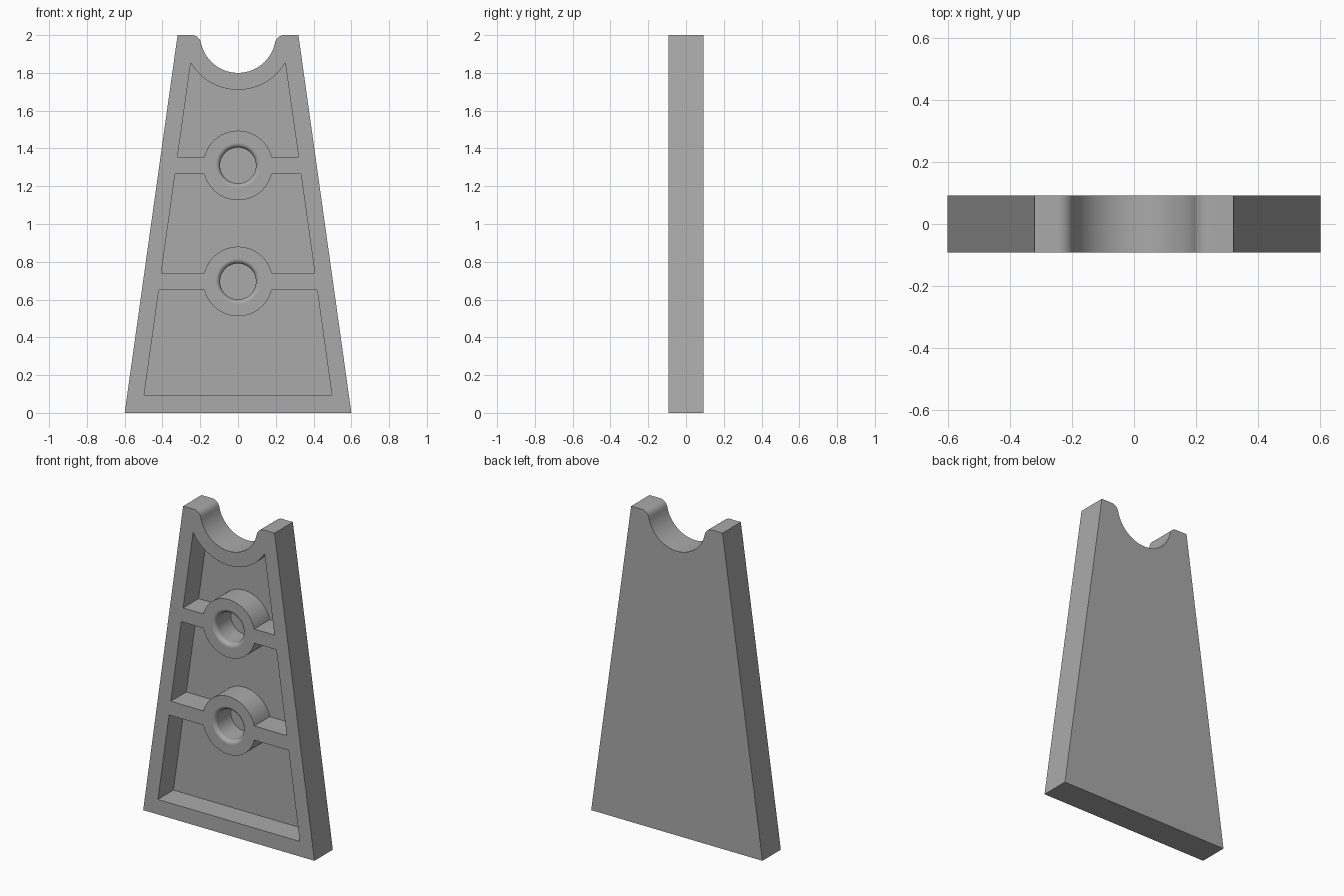
import bpy, bmesh
from math import sin, cos, pi, asin, sqrt

if "Cube" in bpy.data.objects:
    bpy.data.objects.remove(bpy.data.objects["Cube"], do_unlink=True)

FRONT, BACK, FLOOR = -0.092, 0.092, 0.063
BOSS_R, HOLE_R, FILLET = 0.184, 0.095, 0.025
SADDLE_R, SADDLE_WALL = 0.2, 0.29
BOSSES = (0.696, 1.31)
RIB = 0.045
SLOPE = 0.14


def arc(cx, cz, r, a0, a1, n):
    """Points along an arc in the XZ plane."""
    return [(cx + r * cos(a0 + (a1 - a0) * i / n),
             cz + r * sin(a0 + (a1 - a0) * i / n)) for i in range(n + 1)]


def mesh_object(name, bm):
    bmesh.ops.recalc_face_normals(bm, faces=bm.faces)
    mesh = bpy.data.meshes.new(name)
    bm.to_mesh(mesh)
    bm.free()
    obj = bpy.data.objects.new(name, mesh)
    bpy.context.collection.objects.link(obj)
    return obj


def prism(name, outline, y0, y1):
    """Extrude an XZ outline along Y."""
    bm = bmesh.new()
    face = bm.faces.new([bm.verts.new((x, y0, z)) for x, z in outline])
    new = bmesh.ops.extrude_face_region(bm, geom=[face])["geom"]
    bmesh.ops.translate(bm, vec=(0, y1 - y0, 0),
                        verts=[v for v in new if isinstance(v, bmesh.types.BMVert)])
    return mesh_object(name, bm)


def hole(name, z, segments=48):
    """Blind round hole with a rounded mouth, turned about Y."""
    lip = arc(HOLE_R + FILLET, FRONT + FILLET, FILLET, pi, 1.5 * pi, 5)
    profile = [(HOLE_R, FLOOR)] + lip + [(HOLE_R + FILLET, FRONT - 0.05)]
    bm = bmesh.new()
    rings = [[bm.verts.new((r * cos(2 * pi * i / segments), y,
                            z + r * sin(2 * pi * i / segments)))
              for i in range(segments)] for r, y in profile]
    for a, b in zip(rings, rings[1:]):
        for i in range(segments):
            j = (i + 1) % segments
            bm.faces.new((a[i], a[j], b[j], b[i]))
    bm.faces.new(rings[0])
    bm.faces.new(rings[-1])
    return mesh_object(name, bm)


def side(z):
    """Inner edge of the tapered border."""
    return 0.51 - SLOPE * z


def upper_edge(boss_z):
    """Pocket bottom above a rib, right to left over the boss."""
    a, z = asin(RIB / BOSS_R), boss_z + RIB
    return [(side(z), z)] + arc(0, boss_z, BOSS_R, a, pi - a, 32) + [(-side(z), z)]


def lower_edge(boss_z):
    """Pocket top below a rib, left to right under the boss."""
    a, z = asin(RIB / BOSS_R), boss_z - RIB
    return [(-side(z), z)] + arc(0, boss_z, BOSS_R, pi + a, 2 * pi - a, 32) + [(side(z), z)]


# Tapered body with a rounded saddle in the top
round_r = 0.05
round_x = sqrt((SADDLE_R + round_r) ** 2 - round_r ** 2)
dip = asin(round_r / (SADDLE_R + round_r))
outline = [(-0.6, 0), (0.6, 0), (0.32, 2)]
outline += arc(round_x, 2 - round_r, round_r, pi / 2, pi - dip, 8)
outline += arc(0, 2, SADDLE_R, -dip, dip - pi, 40)[1:-1]
outline += arc(-round_x, 2 - round_r, round_r, dip, pi / 2, 8)
outline += [(-0.32, 2)]
body = prism("bracket_body", outline, FRONT, BACK)

# Three pockets that leave the border, ribs and bosses standing
low, high = BOSSES
tip = asin(0.147 / SADDLE_WALL)
base = 0.095
pockets = [
    [(-side(base), base), (side(base), base)] + lower_edge(low)[::-1],
    lower_edge(high) + upper_edge(low),
    arc(0, 2, SADDLE_WALL, tip - pi, -tip, 32) + upper_edge(high),
]
cutters = [prism("pocket_cutter", p, FRONT - 0.05, FLOOR) for p in pockets]
cutters += [hole("hole_cutter", z) for z in BOSSES]

bpy.context.view_layer.objects.active = body
body.select_set(True)
for cutter in cutters:
    cutter.hide_render = True
    mod = body.modifiers.new("cut", "BOOLEAN")
    mod.operation, mod.solver, mod.object = "DIFFERENCE", "EXACT", cutter
    bpy.ops.object.modifier_apply(modifier=mod.name)
    bpy.data.objects.remove(cutter, do_unlink=True)

# Plain grey finish, smooth curves and crisp edges
grey = bpy.data.materials.new("grey")
grey.use_nodes = True
grey.diffuse_color = (0.4, 0.4, 0.4, 1)
grey.node_tree.nodes["Principled BSDF"].inputs["Base Color"].default_value = (0.4, 0.4, 0.4, 1)
body.data.materials.clear()
body.data.materials.append(grey)

for obj in bpy.context.selected_objects:
    obj.select_set(obj == body)
bpy.ops.object.shade_smooth_by_angle(angle=pi / 6)
weighted = body.modifiers.new("flat_faces", "WEIGHTED_NORMAL")
weighted.keep_sharp = True
